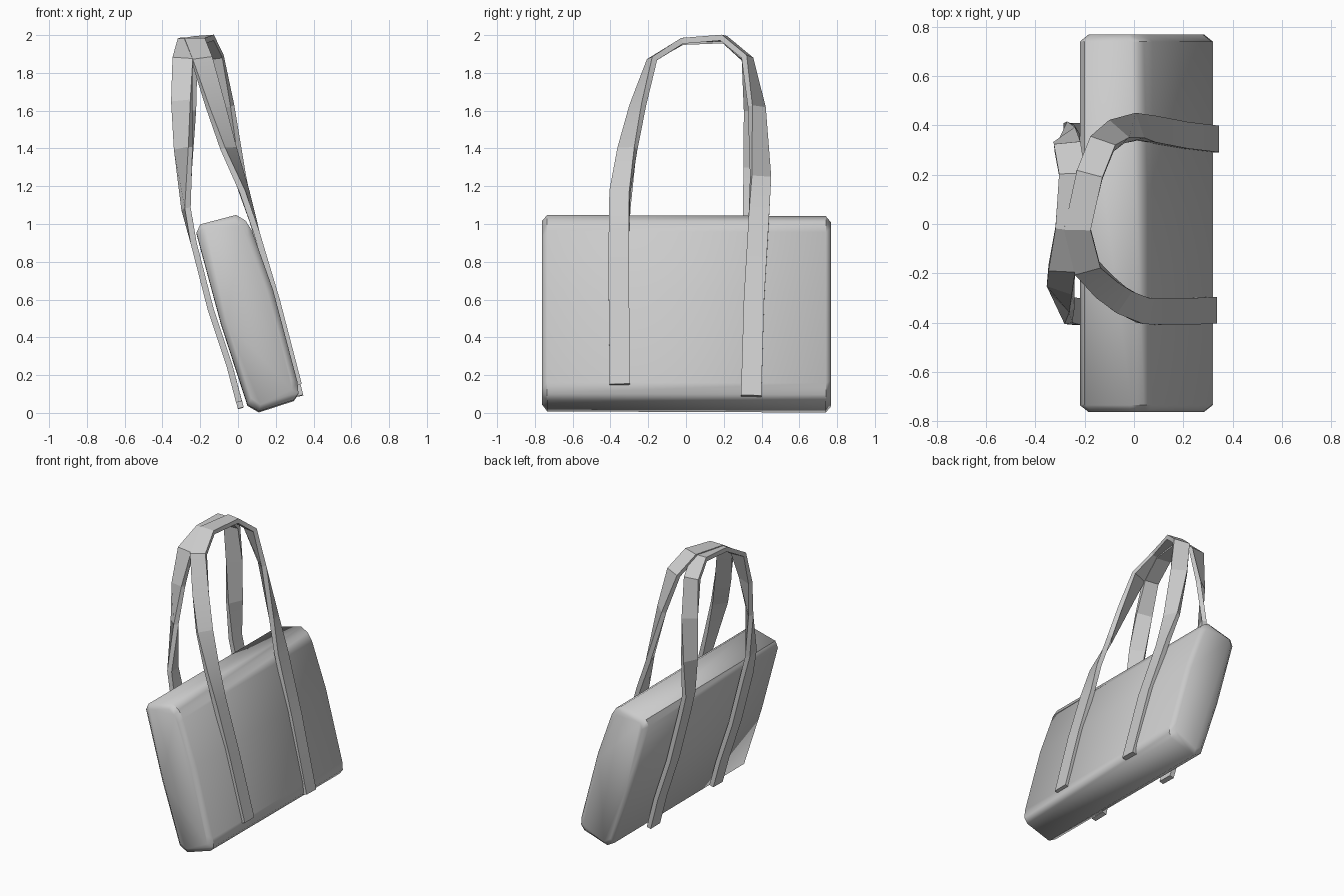
import bpy, bmesh, math
from mathutils import Vector

if "Cube" in bpy.data.objects:
    bpy.data.objects.remove(bpy.data.objects["Cube"])

grey = bpy.data.materials.new("plain_grey")
grey.diffuse_color = (0.6, 0.6, 0.6, 1)
grey.use_nodes = True
grey.node_tree.nodes["Principled BSDF"].inputs["Base Color"].default_value = grey.diffuse_color


def finish(name, bm, angle):
    bmesh.ops.recalc_face_normals(bm, faces=bm.faces)
    me = bpy.data.meshes.new(name)
    bm.to_mesh(me)
    bm.free()
    ob = bpy.data.objects.new(name, me)
    bpy.context.collection.objects.link(ob)
    me.materials.append(grey)
    bpy.ops.object.select_all(action='DESELECT')
    ob.select_set(True)
    bpy.context.view_layer.objects.active = ob
    bpy.ops.object.shade_smooth_by_angle(angle=math.radians(angle))
    return ob


def loft(name, rings, angle):
    """Skin closed rings of points and cap both ends."""
    bm = bmesh.new()
    vs = [[bm.verts.new(p) for p in r] for r in rings]
    n = len(vs[0])
    for a, b in zip(vs, vs[1:]):
        for i in range(n):
            j = (i + 1) % n
            bm.faces.new((a[i], a[j], b[j], b[i]))
    bm.faces.new(vs[0])
    bm.faces.new(vs[-1])
    return finish(name, bm, angle)


# Leaning bag body: side profile (x, z) lofted along y with chamfered ends
profile = [(0.05, 0.04), (0.11, 0.005), (0.295, 0.065), (0.32, 0.10),
           (0.315, 0.16), (0.185, 0.65), (0.075, 0.96), (0.04, 1.015),
           (-0.01, 1.045), (-0.2, 0.995), (-0.22, 0.95), (-0.09, 0.47)]
cx, cz = 0.05, 0.525
rings = []
for y, inset, dz in ((-0.762, 0.03, 0.005), (-0.735, 0, 0.003),
                     (0.74, 0, -0.003), (0.768, 0.03, -0.004)):
    ring = []
    for x, z in profile:
        # shrink equally across the thickness and height of the tilted section
        t = math.radians(16.5)
        u = (x - cx) * math.cos(t) + (z - cz) * math.sin(t)
        v = -(x - cx) * math.sin(t) + (z - cz) * math.cos(t)
        u *= 1 - inset / 0.15
        v *= 1 - inset / 0.52
        ring.append((cx + u * math.cos(t) - v * math.sin(t), y,
                     max(0, cz + u * math.sin(t) + v * math.cos(t) + dz)))
    rings.append(ring)
loft("bag_body", rings, 50)


# Strap: flat ribbon that twists from the bag face over the top of the arch
def strap(name, path, side, half_w=0.054, half_t=0.016):
    pts = [Vector(p[:3]) for p in path]
    out = []
    for i, p in enumerate(pts):
        t = (pts[min(i + 1, len(pts) - 1)] - pts[max(i - 1, 0)]).normalized()
        a = math.radians(path[i][3])
        w = Vector((math.sin(a), side * math.cos(a), 0))
        w = (w - t * w.dot(t)).normalized() * half_w
        n = w.cross(t).normalized() * half_t
        out.append([p + w + n, p - w + n, p - w - n, p + w - n])
    return loft(name, out, 20)


# points are x, y, z, twist in degrees
strap("right_strap", [
    (0.322, -0.35, 0.15, 0), (0.205, -0.355, 0.6, 0), (0.1, -0.355, 0.95, 0),
    (0.035, -0.35, 1.17, 12), (-0.05, -0.31, 1.4, 35), (-0.12, -0.255, 1.63, 55),
    (-0.19, -0.18, 1.87, 80), (-0.23, -0.02, 1.97, 90), (-0.18, 0.2, 1.983, 90),
    (-0.13, 0.325, 1.88, 105), (-0.07, 0.375, 1.62, 130), (0.01, 0.395, 1.25, 160),
    (0.075, 0.385, 1.02, 180), (0.205, 0.36, 0.6, 180), (0.33, 0.345, 0.09, 180)], 1)

strap("left_strap", [
    (0.005, -0.35, 0.06, 0), (-0.045, -0.355, 0.25, 0), (-0.145, -0.355, 0.55, 0),
    (-0.235, -0.355, 0.9, 0), (-0.275, -0.35, 1.08, 10), (-0.29, -0.31, 1.4, 45),
    (-0.298, -0.255, 1.65, 70), (-0.293, -0.18, 1.87, 90), (-0.265, -0.02, 1.965, 90),
    (-0.25, 0.2, 1.972, 90), (-0.27, 0.315, 1.87, 95), (-0.275, 0.35, 1.6, 125),
    (-0.28, 0.36, 1.3, 155), (-0.27, 0.355, 1.05, 180), (-0.235, 0.355, 0.9, 180),
    (-0.145, 0.355, 0.55, 180), (-0.045, 0.355, 0.25, 180), (0.015, 0.35, 0.025, 180)], -1)
